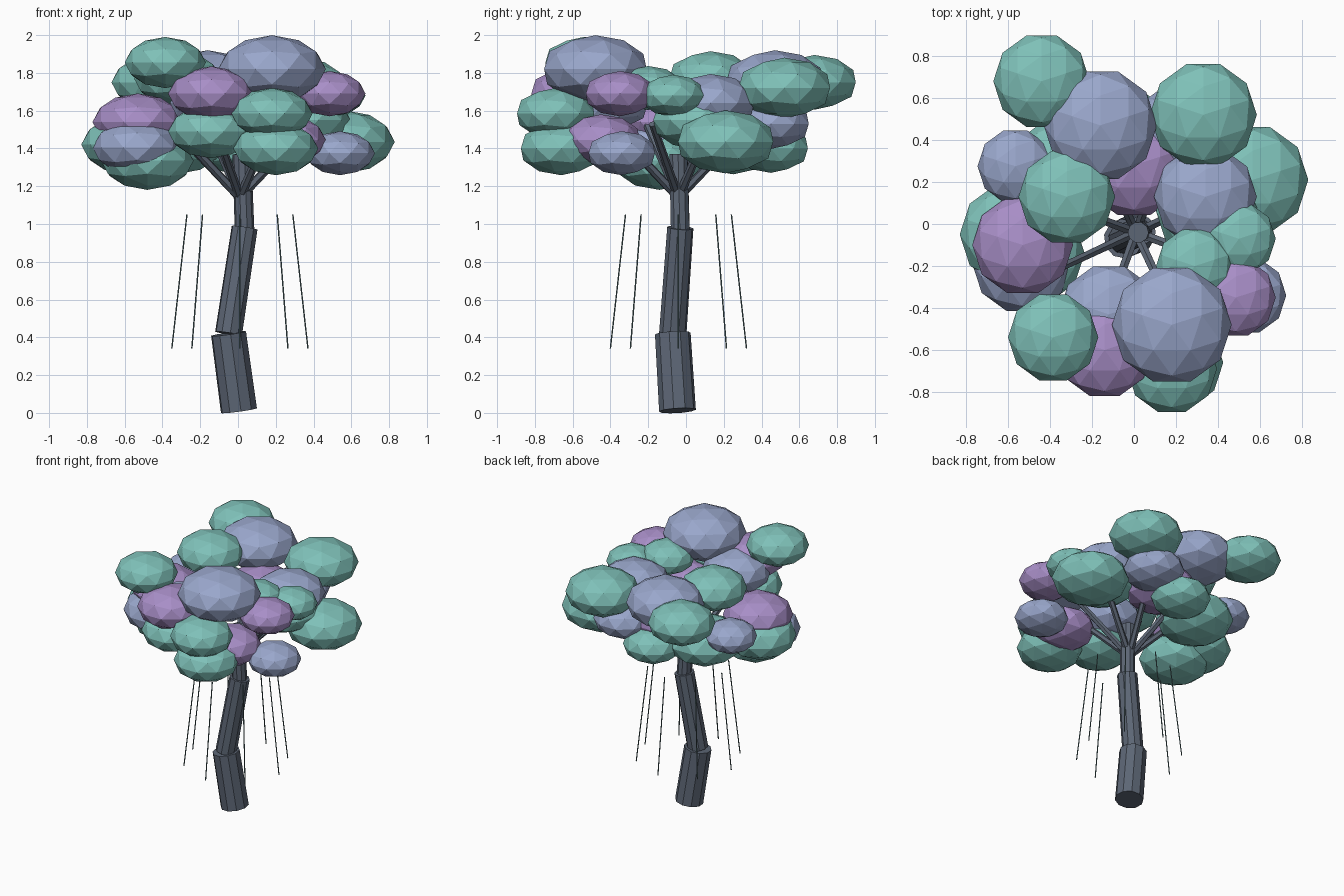
import bpy
import bmesh
import math
from mathutils import Vector, Matrix

default_cube = bpy.data.objects.get("Cube")
if default_cube:
    bpy.data.objects.remove(default_cube, do_unlink=True)


def make_material(name, red, green, blue):
    material = bpy.data.materials.new(name)
    material.use_nodes = True
    colour = (red, green, blue, 1)
    material.diffuse_color = colour
    shader = next(n for n in material.node_tree.nodes if n.type == "BSDF_PRINCIPLED")
    shader.inputs["Base Color"].default_value = colour
    shader.inputs["Roughness"].default_value = 0.9
    return material


bark = make_material("slate bark", 0.11, 0.135, 0.18)
vine = make_material("dark vine", 0.11, 0.19, 0.2)
teal = make_material("teal leaves", 0.21, 0.53, 0.48)
blue = make_material("dusty blue leaves", 0.32, 0.385, 0.6)
purple = make_material("purple leaves", 0.39, 0.27, 0.57)


def finish(mesh_data, name, material):
    """Turn a bmesh into a flat shaded object."""
    mesh = bpy.data.meshes.new(name)
    mesh_data.to_mesh(mesh)
    mesh_data.free()
    mesh.materials.append(material)
    part = bpy.data.objects.new(name, mesh)
    bpy.context.collection.objects.link(part)
    return part


def make_rod(name, start, end, radius, tip_radius, sides, material):
    """Straight tapered cylinder between two points."""
    start, end = Vector(start), Vector(end)
    axis = end - start
    turn = axis.to_track_quat("Z", "Y").to_matrix().to_4x4()
    mesh_data = bmesh.new()
    bmesh.ops.create_cone(
        mesh_data, cap_ends=True, segments=sides,
        radius1=radius, radius2=tip_radius, depth=axis.length,
        matrix=Matrix.Translation((start + end) / 2) @ turn)
    return finish(mesh_data, name, material)


def make_leaf_cluster(name, x, y, z, radius, material):
    """Faceted ball of leaves, squashed in height."""
    mesh_data = bmesh.new()
    bmesh.ops.create_icosphere(mesh_data, subdivisions=2, radius=radius,
                               matrix=Matrix.Rotation(math.pi / 2, 4, "Z"))
    bmesh.ops.scale(mesh_data, vec=(1, 1, 0.63), verts=mesh_data.verts)
    bmesh.ops.translate(mesh_data, vec=(x, y, z), verts=mesh_data.verts)
    return finish(mesh_data, name, material)


def ring_point(angle, radius, height):
    """Point on a circle around the trunk axis."""
    return (0.01 + radius * math.cos(angle), -0.04 + radius * math.sin(angle), height)


# Crooked trunk in three stacked pieces
make_rod("trunk_base", (0.005, -0.045, 0.012), (-0.05, -0.07, 0.42), 0.098, 0.095, 10, bark)
make_rod("trunk_middle", (-0.05, -0.07, 0.42), (0.035, -0.03, 0.98), 0.073, 0.07, 10, bark)
make_rod("trunk_top", (0.035, -0.03, 0.96), (0.02, -0.04, 1.37), 0.052, 0.05, 10, bark)

# Branches fanning out, and vines hanging in a ring
for index in range(8):
    eighth = index * math.tau / 8
    fan = eighth + math.radians(25)
    make_rod("branch", ring_point(fan, 0.01, 1.15), ring_point(fan, 0.4, 1.53),
             0.024, 0.02, 6, bark)
    make_rod("hanging_vine", ring_point(eighth, 0.28, 1.05),
             ring_point(eighth, 0.36, 0.34), 0.004, 0.004, 5, vine)

# Leaf clusters: centre and radius
teal_clusters = [
    (-0.44, 0.68, 1.75, 0.23), (0.33, 0.52, 1.72, 0.255),
    (0.565, 0.21, 1.435, 0.265), (-0.32, 0.13, 1.77, 0.23),
    (-0.385, -0.54, 1.855, 0.215), (-0.58, -0.05, 1.42, 0.25),
    (-0.48, -0.14, 1.335, 0.245), (-0.33, 0.25, 1.43, 0.265),
    (-0.04, 0.45, 1.4, 0.205), (0.18, -0.69, 1.585, 0.215),
    (0.2, -0.66, 1.4, 0.225), (-0.145, -0.55, 1.49, 0.225),
    (0.5, -0.07, 1.68, 0.175), (0.29, -0.2, 1.72, 0.185),
    (0.35, 0.06, 1.55, 0.245),
]
blue_clusters = [
    (-0.16, 0.47, 1.75, 0.27), (0.34, 0.13, 1.64, 0.245),
    (-0.565, 0.275, 1.53, 0.18), (-0.535, -0.19, 1.405, 0.235),
    (0.54, -0.34, 1.375, 0.185), (0.18, -0.48, 1.82, 0.285),
    (-0.12, -0.43, 1.64, 0.24), (0.2, 0.45, 1.53, 0.21),
]
purple_clusters = [
    (-0.53, -0.1, 1.54, 0.24), (0, 0.28, 1.53, 0.25),
    (-0.14, -0.6, 1.69, 0.23), (0.485, -0.35, 1.69, 0.19),
    (0.25, -0.45, 1.445, 0.215),
]

for label, material, clusters in (
        ("teal_leaves", teal, teal_clusters),
        ("blue_leaves", blue, blue_clusters),
        ("purple_leaves", purple, purple_clusters)):
    for x, y, z, radius in clusters:
        make_leaf_cluster(label, x, y, z, radius, material)
